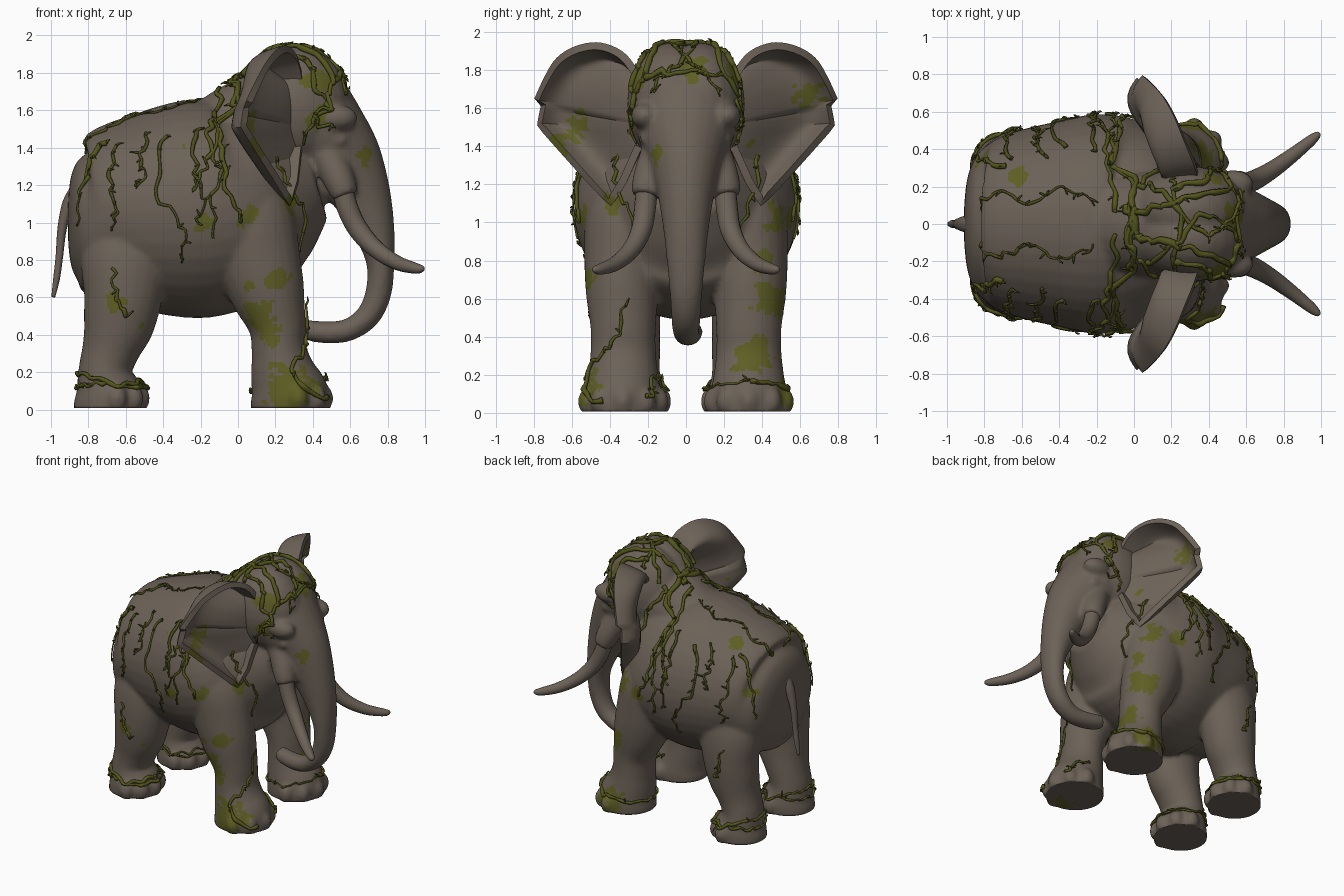
import bpy, bmesh, math, random
from mathutils import Vector, noise
from mathutils.bvhtree import BVHTree
random.seed(4)

def mat(name, c):
    m = bpy.data.materials.new(name)
    m.diffuse_color = (*c, 1)
    return m
HIDE = mat("grey_brown_hide", (0.148, 0.120, 0.095))
MOSS = mat("moss_green", (0.112, 0.112, 0.018))
VINE = mat("vine_green", (0.088, 0.092, 0.012))
TWIG = mat("dark_twig", (0.074, 0.074, 0.013))

def resample(pts, n):
    """Catmull-Rom through rows of numbers"""
    out, k = [], len(pts)
    P = [Vector(p) for p in pts]
    for i in range(k - 1):
        a, b, c, d = P[max(i-1, 0)], P[i], P[i+1], P[min(i+2, k-1)]
        for j in range(n):
            t = j / n
            out.append(0.5 * (2*b + (c-a)*t + (2*a-5*b+4*c-d)*t*t + (3*b-a-3*c+d)*t**3))
    return out + [P[-1]]

def loft(bm, secs, n=4, sides=24, mi=0):
    """Skin elliptical rings; each row is x, y, z, side radius, normal radius"""
    S = resample(secs, n)
    C = [Vector(s[:3]) for s in S]
    rings, N = [], None
    for i, s in enumerate(S):
        T = (C[min(i+1, len(C)-1)] - C[max(i-1, 0)]).normalized()
        if N is None:
            N = T.cross(Vector((0, 1, 0)))
            if N.length < 0.2:
                N = T.cross(Vector((0, 0, 1)))
        N = (N - T * N.dot(T)).normalized()
        B = T.cross(N)
        rings.append([bm.verts.new(C[i] + B*s[3]*math.cos(a) + N*s[4]*math.sin(a))
                      for a in (2*math.pi*k/sides for k in range(sides))])
    fs = [bm.faces.new((r[k], r[(k+1) % sides], q[(k+1) % sides], q[k]))
          for r, q in zip(rings, rings[1:]) for k in range(sides)]
    fs += [bm.faces.new(rings[0][::-1]), bm.faces.new(rings[-1])]
    for f in fs:
        f.material_index = mi

def blob(bm, c, r):
    vs = bmesh.ops.create_uvsphere(bm, u_segments=24, v_segments=14, radius=1)['verts']
    for v in vs:
        v.co = Vector((v.co.x*r[0]+c[0], v.co.y*r[1]+c[1], v.co.z*r[2]+c[2]))

def finish(bm, name, mats):
    bmesh.ops.recalc_face_normals(bm, faces=bm.faces)
    me = bpy.data.meshes.new(name)
    bm.to_mesh(me)
    bm.free()
    for m in mats:
        me.materials.append(m)
    me.shade_smooth()
    ob = bpy.data.objects.new(name, me)
    bpy.context.collection.objects.link(ob)
    return ob

def bake(ob):
    """Replace the mesh by its modified result"""
    dg = bpy.context.evaluated_depsgraph_get()
    me = bpy.data.meshes.new_from_object(ob.evaluated_get(dg))
    ob.modifiers.clear()
    ob.data = me
    return me

# moss patches: x, y, z, radius
PATCHES = [(.45, -.27, 1.78, .09), (.66, -.13, 1.34, .06), (.54, .03, 1.81, .08), (.1, -.5, .5, .09),
           (.22, -.53, .7, .06), (.28, -.52, .1, .13), (.05, -.55, 1.03, .06), (-.18, -.58, 1.0, .05),
           (-.65, -.5, .57, .05), (.3, .45, .6, .1), (.38, .36, .3, .1), (.3, .5, .1, .1), (.18, -.48, .4, .06),
           (-.28, -.5, 1.43, .04), (-.62, .25, 1.5, .05), (.43, .27, 1.8, .06), (.43, -.3, 1.55, .06),
           (.12, -.62, 1.5, .1), (.1, .64, 1.66, .08), (.27, .37, 1.42, .05), (-.85, .38, 1.2, .06),
           (-.84, -.36, 1.3, .06), (.04, -.53, .65, .04), (-.47, -.5, .45, .05), (.05, .55, 1.0, .06),
           (.2, .47, 1.02, .08), (.32, .42, .78, .06), (.28, -.38, 1.1, .05)]

def paint_moss(me):
    for p in me.polygons:
        c = p.center
        w = 1 + 0.7 * noise.noise(c * 14) + 0.5 * noise.noise(c * 37)
        if any((c - Vector(q[:3])).length < q[3] * w for q in PATCHES):
            p.material_index = 1

# --- body: barrel, neck, head, trunk and legs fused into one skin ---
bm = bmesh.new()
loft(bm, [(x, 0, z, ry, rz) for x, z, ry, rz in [
    (-.908, 1.01, .1, .12), (-.89, 1.01, .25, .25), (-.84, 1.01, .37, .345), (-.75, 1.01, .445, .43),
    (-.6, 1.045, .505, .5), (-.4, 1.06, .55, .56), (-.2, 1.075, .588, .585), (0, 1.1, .56, .55),
    (.15, 1.16, .475, .48), (.28, 1.2, .35, .38), (.41, 1.24, .22, .23)]], sides=40)
loft(bm, [(-.3, 0, 1.35, .25, .22), (-.08, 0, 1.42, .27, .27), (.08, 0, 1.5, .28, .28), (.25, 0, 1.58, .28, .28)])
loft(bm, [(.34, 0, 1.65, .285, .25), (.46, 0, 1.48, .26, .235), (.565, 0, 1.33, .2, .21),
          (.66, 0, 1.15, .15, .16), (.73, 0, .95, .118, .11), (.762, 0, .78, .1, .075),
          (.75, 0, .62, .085, .07), (.695, 0, .5, .077, .066), (.6, 0, .43, .07, .061),
          (.5, .01, .412, .066, .06), (.4, .025, .42, .062, .057), (.34, .04, .435, .05, .05)])
blob(bm, (.45, 0, 1.21), (.12, .12, .11))
FRONT = [(.275, .33, -.03, .2, .205), (.275, .33, .08, .205, .21), (.24, .33, .2, .185, .175),
         (.22, .33, .32, .172, .148), (.21, .33, .45, .172, .155), (.16, .335, .62, .19, .2),
         (.11, .335, .8, .2, .225), (.07, .3, 1.0, .23, .24), (.06, .22, 1.2, .22, .2)]
HIND = [(-.69, .3, -.03, .185, .19), (-.69, .3, .08, .19, .185), (-.71, .3, .2, .165, .145),
        (-.68, .3, .32, .165, .155), (-.64, .31, .45, .175, .19), (-.615, .315, .6, .185, .21),
        (-.6, .3, .8, .19, .24), (-.57, .25, 1.0, .18, .22)]
for s in (-1, 1):
    for leg in (FRONT, HIND):
        loft(bm, [(x, s*y, z, a, b) for x, y, z, a, b in leg])
        cx, cy, r = leg[0][0], leg[0][1], leg[0][4]
        for a in (-75, -38, 0, 38, 75):     # toes
            a = math.radians(a)
            blob(bm, (cx + (r-.025)*math.cos(a), s*cy + (r-.015)*math.sin(a), .06), (.055, .055, .075))
    blob(bm, (.3, s*.075, 1.62), (.3, .235, .325))      # skull lobe
    blob(bm, (.53, s*.215, 1.56), (.11, .075, .07))     # brow
    blob(bm, (.545, s*.21, 1.44), (.04, .035, .03))     # eye
    loft(bm, [(.48, s*.15, 1.36, .09, .09), (.54, s*.195, 1.23, .085, .085), (.575, s*.215, 1.14, .075, .07)])
body = finish(bm, "body", [HIDE, MOSS])
rm = body.modifiers.new("fuse", 'REMESH')
rm.mode = 'VOXEL'
rm.voxel_size = 0.0145
sm = body.modifiers.new("soften", 'SMOOTH')
sm.factor, sm.iterations = 0.5, 9
me = bake(body)
for v in me.vertices:
    v.co.z = max(v.co.z, 0.008)
me.shade_smooth()
paint_moss(me)
bvh = BVHTree.FromPolygons([v.co.copy() for v in me.vertices], [list(p.vertices) for p in me.polygons])

# --- tail ---
bm = bmesh.new()
loft(bm, [(-.85, 0, 1.17, .06, .05), (-.905, 0, 1.1, .045, .035), (-.94, 0, .97, .03, .025),
          (-.955, 0, .82, .022, .02), (-.97, 0, .7, .022, .018), (-.988, 0, .6, .012, .01)], sides=12)
finish(bm, "tail", [HIDE])

for s, side in ((-1, "right"), (1, "left")):
    # --- tusk ---
    bm = bmesh.new()
    loft(bm, [(.555, s*.205, 1.2, .058, .058), (.585, s*.215, 1.08, .057, .057), (.645, s*.235, .96, .054, .054),
              (.74, s*.29, .855, .047, .047), (.85, s*.37, .785, .039, .039), (.95, s*.45, .755, .029, .029),
              (.985, s*.48, .753, .017, .017), (.993, s*.487, .753, .004, .004)], sides=16)
    finish(bm, side + "_tusk", [HIDE])
    # --- ear: cupped fan from head to outline, rim folded forward at the top ---
    rim = resample([(.35, .24, 1.74), (.32, .33, 1.87), (.27, .45, 1.925), (.22, .57, 1.91),
                    (.165, .67, 1.85), (.11, .735, 1.75), (.06, .785, 1.645)], 5)
    low = [(.045, .75, 1.615), (.03, .77, 1.515), (.11, .655, 1.385), (.2, .53, 1.245), (.285, .4, 1.105),
           (.32, .33, 1.22), (.34, .25, 1.4)]
    for a, b in zip(low, low[1:]):
        rim += [Vector(a).lerp(Vector(b), k / 4) for k in range(4)]
    rim.append(Vector(low[-1]))
    bm, rows, M = bmesh.new(), [], 18
    for i, o in enumerate(rim):
        u = i / (len(rim) - 1)
        A = Vector((.33, .18, 1.68 - .3 * u))
        # smooth falloff from the folded top to the flatter lower edge
        w = 1 - .75 * min(1, max(0, (u - .3) / .6)) ** 1.2
        row = []
        for j in range(M + 1):
            t = j / M
            p = A.lerp(o, t + .35 * w * t * (1 - t))
            p.x -= (.06 + .11 * w) * math.sin(math.pi * t ** 1.7) * (1 - .25 * math.exp(-((u - .5) / .15) ** 2))
            row.append(bm.verts.new((p.x, s * p.y, p.z)))
        rows.append(row)
    for r, q in zip(rows, rows[1:]):
        for j in range(M):
            bm.faces.new((r[j], r[j+1], q[j+1], q[j]))
    ear = finish(bm, side + "_ear", [HIDE, MOSS])
    so = ear.modifiers.new("thickness", 'SOLIDIFY')
    so.thickness, so.offset = .04, 0
    paint_moss(bake(ear))
    bpy.context.view_layer.objects.active = ear
    ear.select_set(True)
    bpy.ops.object.shade_smooth_by_angle(angle=math.radians(50))
    ear.select_set(False)

# --- vines: rough routes dropped on to the skin, with twigs ---
def vine(bm, route, r=.013, wob=.02, twigs=.3, mi=0):
    pts = []
    for p in resample(route, 5):
        p = p + Vector([random.uniform(-wob, wob) for _ in range(3)])
        co, no, _, _ = bvh.find_nearest(p)
        pts.append((co + no * r * .6, no))
    k = len(pts)
    loft(bm, [(*c, q, q) for i, (c, _) in enumerate(pts)
              for q in [r * random.uniform(.7, 1.3) * (1 - .6 * i / k)]], n=2, sides=6, mi=mi)
    for c, no in pts:
        if random.random() < twigs:
            d = Vector([random.uniform(-1, 1) for _ in range(3)])
            d = (d - no * d.dot(no)).normalized() * random.uniform(.02, .05)
            loft(bm, [(*c, .007, .007), (*(c + d*.5 + no*.012), .006, .006), (*(c + d + no*.01), .003, .003)],
                 n=2, sides=5, mi=1)

bm = bmesh.new()
for s in (-1, 1):             # collar behind the ears: three strands that spread down the shoulder
    vine(bm, [(-.03, -s*.12, 1.75), (-.02, s*.15, 1.74), (-.06, s*.42, 1.6), (-.14, s*.58, 1.4),
              (-.2, s*.62, 1.28), (-.24, s*.62, 1.18)], .016)
    vine(bm, [(.01, -s*.08, 1.78), (-.02, s*.2, 1.74), (-.05, s*.44, 1.56), (-.05, s*.6, 1.35),
              (-.04, s*.62, 1.15), (.05, s*.62, 1.0)], .018)
    vine(bm, [(-.09, s*.05, 1.7), (-.11, s*.3, 1.62), (-.15, s*.5, 1.5), (-.09, s*.6, 1.3),
              (-.13, s*.62, 1.12), (-.11, s*.62, .9)], .013)
finish(bm, "collar_vines", [VINE, TWIG])
bm = bmesh.new()
for s in (-1, 1):             # crown
    vine(bm, [(0, s*.05, 1.76), (.12, s*.1, 1.92), (.33, s*.15, 1.95), (.5, s*.2, 1.82), (.5, s*.3, 1.68),
              (.42, s*.34, 1.54), (.48, s*.33, 1.48)], .019)
    vine(bm, [(.05, s*.25, 1.78), (.2, s*.12, 1.97), (.4, -s*.05, 1.95), (.56, s*.08, 1.82), (.6, s*.2, 1.7)], .016)
    vine(bm, [(.2, s*.2, 1.9), (.4, s*.26, 1.86), (.41, s*.32, 1.72), (.5, s*.3, 1.64), (.4, s*.34, 1.52),
              (.37, s*.32, 1.38)], .016)
    vine(bm, [(.02, s*.2, 1.74), (.1, s*.32, 1.6), (.2, s*.4, 1.4), (.3, s*.4, 1.2), (.34, s*.3, 1.05),
              (.4, s*.3, .85)], .014)
vine(bm, [(.54, -.22, 1.76), (.58, -.08, 1.8), (.57, .08, 1.8), (.52, .22, 1.78)], .016)
vine(bm, [(.2, -.25, 1.85), (.24, 0, 1.97), (.2, .25, 1.85)], .018)
finish(bm, "crown_vines", [VINE, TWIG])
bm = bmesh.new()
for s in (-1, 1):             # flank runners: x top, z top, x bottom, z bottom
    for x0, z0, x1, z1 in [(-.7, 1.45, -.72, .92), (-.52, 1.5, -.57, 1.22), (-.4, 1.42, -.33, .72),
                           (-.2, 1.5, -.22, 1.0)]:
        vine(bm, [(x0, s*.45, z0 + .08), (x0 - .03, s*.55, .65*z0 + .35*z1),
                  (x1 + .03, s*.62, .3*z0 + .7*z1), (x1, s*.62, z1)], .011, twigs=.5, mi=1)
    vine(bm, [(-.72, s*.32, 1.45), (-.82, s*.36, 1.33), (-.88, s*.37, 1.18), (-.88, s*.38, .98)], .014, twigs=.4)
    vine(bm, [(-.82, s*.1, 1.4), (-.72, s*.16, 1.5), (-.55, s*.12, 1.6), (-.4, s*.2, 1.65), (-.2, s*.12, 1.7)],
         .01, twigs=.6, mi=1)
finish(bm, "flank_vines", [VINE, TWIG])
bm = bmesh.new()
for s in (-1, 1):             # leg rings and climbers
    for cx, cy, z, dz in [(-.7, .3, .16, .03), (-.7, .3, .17, -.03)] + ([(.26, .33, .14, .04)] if s > 0 else []):
        vine(bm, [(cx + .25*math.cos(a), s*(cy + .25*math.sin(a)), z + dz*math.cos(a))
                  for a in (k * math.pi / 4 for k in range(9))], .013, .01, .15)
    vine(bm, [(-.6, s*.55, .5), (-.64, s*.55, .6), (-.68, s*.55, .75)], .013)
vine(bm, [(.46, -.45, .06), (.3, -.56, .18), (.36, -.45, .32), (.42, -.36, .42), (.42, -.32, .55)], .015)
vine(bm, [(.46, -.2, .06), (.46, -.15, .18), (.3, -.1, .22)], .013)
finish(bm, "leg_vines", [VINE, TWIG])
